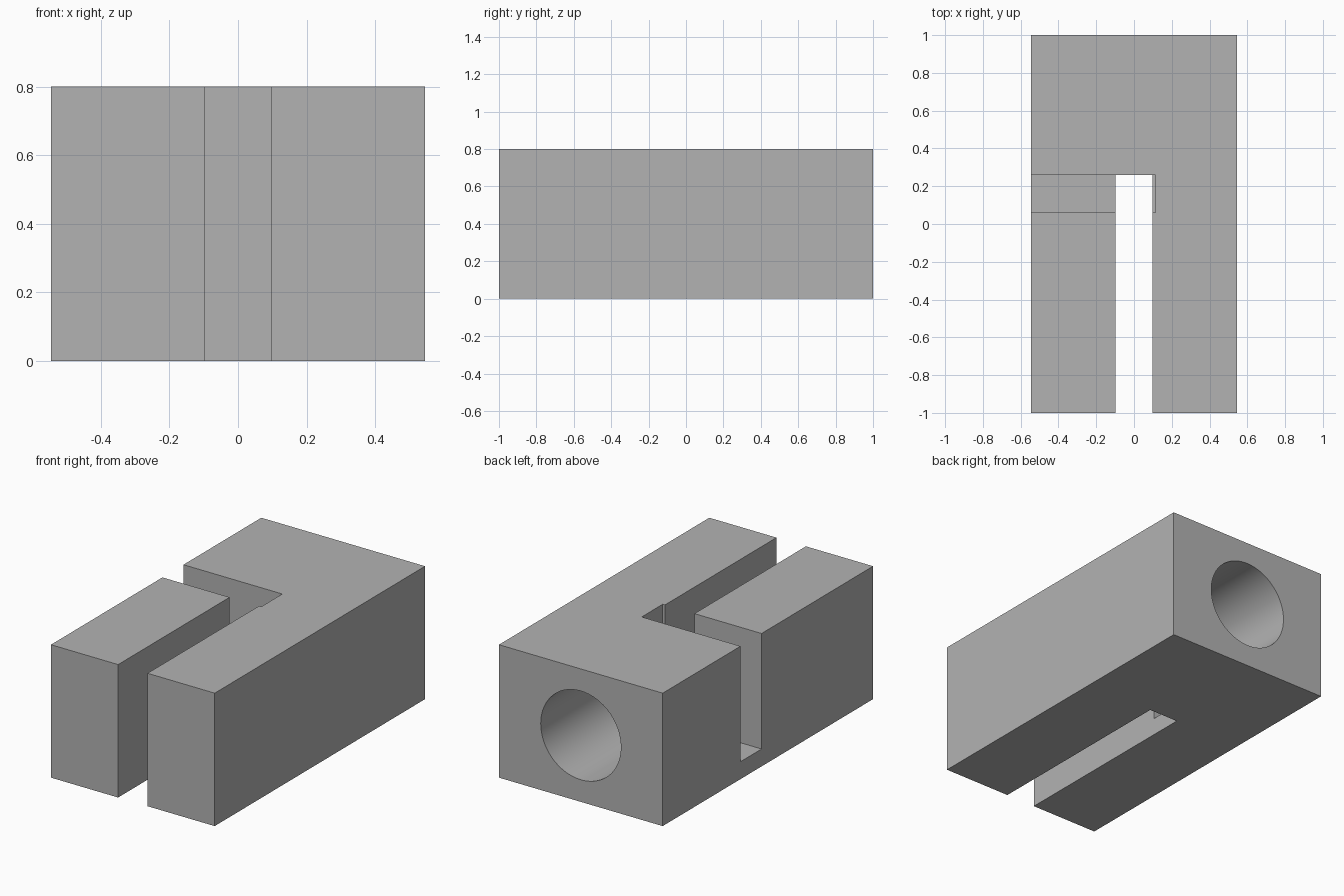
import bpy, bmesh
from mathutils import Matrix, Vector

cube = bpy.data.objects.get("Cube")
if cube:
    bpy.data.objects.remove(cube, do_unlink=True)

HALF_W, HEIGHT = 0.545, 0.8
SLOT, SLOT_END = 0.098, 0.26

grey = bpy.data.materials.new("plain grey")
grey.use_nodes = True
colour = (0.45, 0.45, 0.45, 1)
grey.diffuse_color = colour
grey.node_tree.nodes["Principled BSDF"].inputs["Base Color"].default_value = colour


def make(name, bm):
    bmesh.ops.recalc_face_normals(bm, faces=bm.faces)
    mesh = bpy.data.meshes.new(name)
    bm.to_mesh(mesh)
    bm.free()
    mesh.materials.append(grey)
    obj = bpy.data.objects.new(name, mesh)
    bpy.context.collection.objects.link(obj)
    return obj


def box(name, low, high):
    low, high = Vector(low), Vector(high)
    bm = bmesh.new()
    bmesh.ops.create_cube(bm, size=1, matrix=Matrix.Translation((low + high) / 2)
                          @ Matrix.Diagonal((*(high - low), 1)))
    return make(name, bm)


def cylinder_y(name, radius, y0, y1, z):
    bm = bmesh.new()
    bmesh.ops.create_cone(bm, cap_ends=True, segments=96, radius1=radius, radius2=radius,
                          depth=y1 - y0, matrix=Matrix.Translation((0, (y0 + y1) / 2, z))
                          @ Matrix.Rotation(1.5707963, 4, "X"))
    return make(name, bm)


# Forked block: a U-shaped outline raised to full height
outline = [(-HALF_W, -1), (-SLOT, -1), (-SLOT, SLOT_END), (SLOT, SLOT_END),
           (SLOT, -1), (HALF_W, -1), (HALF_W, 1), (-HALF_W, 1)]
bm = bmesh.new()
face = bm.faces.new([bm.verts.new((x, y, 0)) for x, y in outline])
raised = bmesh.ops.extrude_face_region(bm, geom=[face])["geom"]
bmesh.ops.translate(bm, vec=(0, 0, HEIGHT),
                    verts=[v for v in raised if isinstance(v, bmesh.types.BMVert)])
block = make("forked_block", bm)

# Cross slot open to one side and the top, and a blind bore in the back
cutters = [box("cross_slot_cutter", (-0.7, 0.06, 0.105), (0.113, SLOT_END, 1)),
           cylinder_y("bore_cutter", 0.267, 0.35, 1.1, HEIGHT / 2)]

bpy.context.view_layer.objects.active = block
for cutter in cutters:
    cutter.hide_render = True
    cut = block.modifiers.new(cutter.name, "BOOLEAN")
    cut.operation, cut.solver, cut.object = "DIFFERENCE", "EXACT", cutter
    bpy.ops.object.modifier_apply(modifier=cut.name)
    bpy.data.objects.remove(cutter, do_unlink=True)

# Smooth bore wall, crisp edges elsewhere
bpy.ops.object.select_all(action="DESELECT")
block.select_set(True)
bpy.ops.object.shade_smooth_by_angle(angle=0.5)
